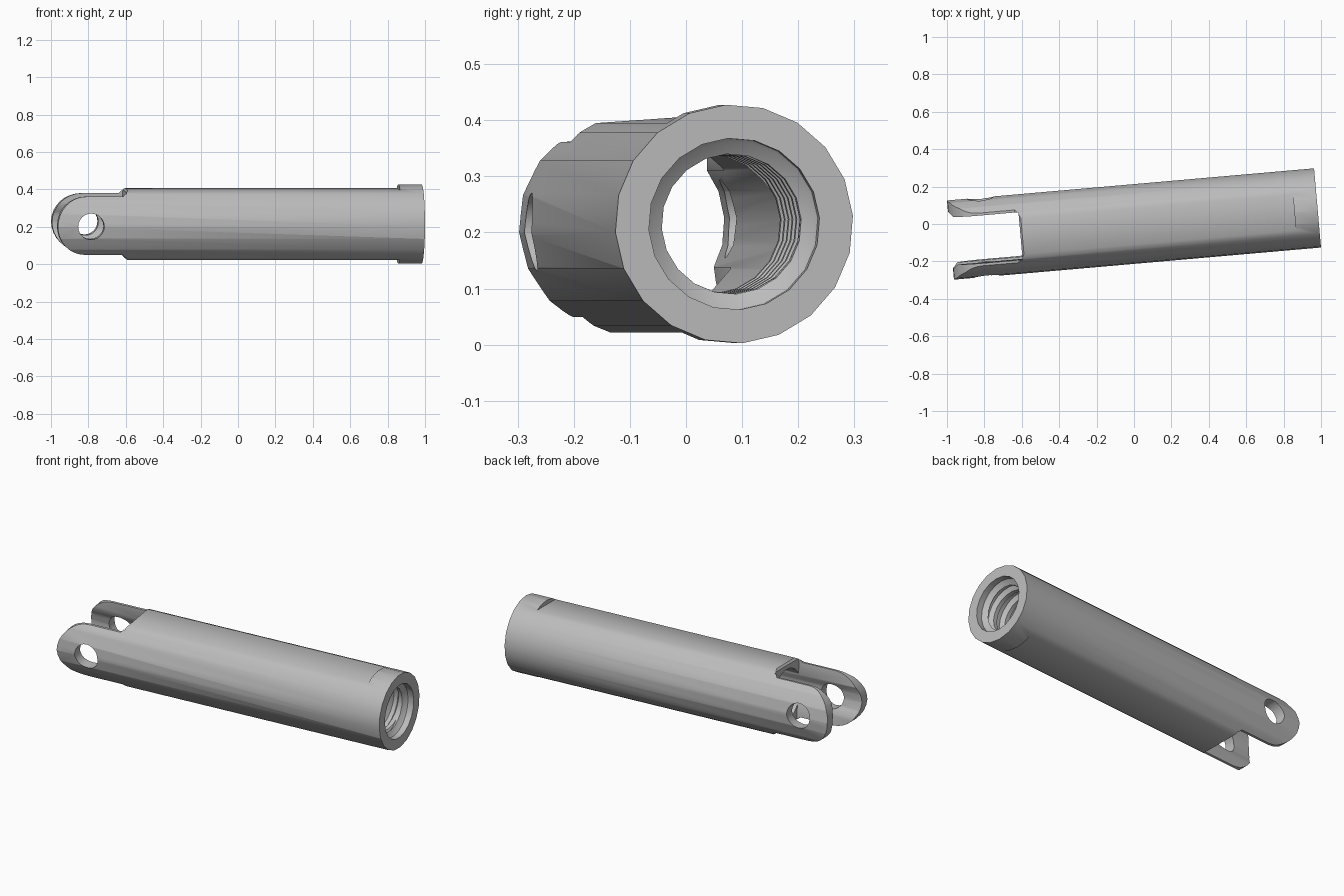
import bpy, bmesh, math
from mathutils import Matrix

cube = bpy.data.objects.get("Cube")
if cube:
    bpy.data.objects.remove(cube, do_unlink=True)

SIDES = 20
END = 0.985          # half length along the tube axis
OUTER = 0.213
BORE = 0.155
FLAT = 0.187         # half height across the flats
ARM = 0.156          # half height of the fork arms
STEP = -0.6          # where the fork begins
HEAD = 0.86          # where the full round collar begins

steel = bpy.data.materials.new("plain grey")
steel.use_nodes = True
colour = (0.5, 0.5, 0.5, 1)
steel.diffuse_color = colour
steel.node_tree.nodes["Principled BSDF"].inputs["Base Color"].default_value = colour


def make(name, bm):
    bmesh.ops.recalc_face_normals(bm, faces=bm.faces)
    mesh = bpy.data.meshes.new(name)
    bm.to_mesh(mesh)
    bm.free()
    mesh.materials.append(steel)
    obj = bpy.data.objects.new(name, mesh)
    bpy.context.collection.objects.link(obj)
    return obj


def lathe(name, rings, sides=SIDES):
    """Closed solid along x; each ring is (x, radius function of angle index)."""
    bm = bmesh.new()
    rows = []
    for x, radius in rings:
        row = []
        for i in range(sides):
            a = math.tau * i / sides
            r = radius(i / sides)
            row.append(bm.verts.new((x, r * math.cos(a), r * math.sin(a))))
        rows.append(row)
    for low, high in zip(rows, rows[1:]):
        for i in range(sides):
            j = (i + 1) % sides
            # diagonals follow the helix of the thread
            bm.faces.new((low[i], low[j], high[j]))
            bm.faces.new((low[i], high[j], high[i]))
    bm.faces.new(rows[0])
    bm.faces.new(rows[-1])
    return make(name, bm)


def prism(name, outline, half):
    """Extrude an x-z outline across y."""
    bm = bmesh.new()
    face = bm.faces.new([bm.verts.new((x, -half, z)) for x, z in outline])
    new = bmesh.ops.extrude_face_region(bm, geom=[face])["geom"]
    bmesh.ops.translate(bm, vec=(0, 2 * half, 0),
                        verts=[v for v in new if isinstance(v, bmesh.types.BMVert)])
    return make(name, bm)


def combine(target, cutter, operation):
    cutter.hide_render = True
    mod = target.modifiers.new(cutter.name, "BOOLEAN")
    mod.object, mod.operation, mod.solver = cutter, operation, "EXACT"
    bpy.context.view_layer.objects.active = target
    bpy.ops.object.modifier_apply(modifier=mod.name)
    bpy.data.objects.remove(cutter, do_unlink=True)


def constant(r):
    return lambda turn: r


# Round tube blank
tube = lathe("clevis_tube", [(-END, constant(OUTER)), (END, constant(OUTER))])

# Side outline: collar, flats, sloped step, rounded fork arms
half = [(END + 0.1, 0.3), (HEAD, 0.3), (HEAD, FLAT), (STEP, FLAT), (STEP - 0.03, ARM)]
arc = [(-END + ARM - ARM * math.sin(a), ARM * math.cos(a))
       for a in (math.pi * k / 16 for k in range(17))]
outline = half + arc + [(x, -z) for x, z in reversed(half)]
combine(tube, prism("side_outline", outline, 0.4), "INTERSECT")

# Plain bore, up to the thread
THREAD, MOUTH, PITCH = 0.46, 0.945, 0.08
combine(tube, lathe("plain_bore", [(-1.2, constant(BORE)), (THREAD, constant(BORE))]),
        "DIFFERENCE")


# Threaded bore with a wider mouth
def thread(x):
    def radius(turn):
        phase = (x / PITCH - turn) % 1
        wave = min(1, max(0, 2.5 * abs(2 * phase - 1) - 0.75))
        return 0.124 + 0.023 * wave
    return radius


rings = [(THREAD - 0.05, constant(0.124))]
count = int((MOUTH - THREAD) / PITCH * SIDES)
for k in range(count):
    x = THREAD - 0.02 + k * PITCH / SIDES
    rings.append((x, thread(x)))
rings += [(MOUTH - 0.015, constant(0.125)), (MOUTH, constant(0.148)),
          (MOUTH + 0.005, constant(0.153)), (END + 0.1, constant(0.153))]
combine(tube, lathe("threaded_bore", rings), "DIFFERENCE")

# Slot between the fork arms
slot = [(-1.2, -0.4), (STEP - 0.01, -0.4), (STEP - 0.01, 0.4), (-1.2, 0.4)]
combine(tube, prism("fork_slot", slot, 0.128), "DIFFERENCE")

# Cross pin hole through both arms
hole = [(-0.806 + 0.07 * math.cos(a), 0.07 * math.sin(a))
        for a in (math.tau * k / 24 for k in range(24))]
combine(tube, prism("pin_hole", hole, 0.4), "DIFFERENCE")

# Final lie of the part: slight roll and yaw
tube.data.transform(Matrix.Translation((0, 0, 0.215))
                    @ Matrix.Rotation(math.radians(5), 4, "Z")
                    @ Matrix.Rotation(math.radians(4), 4, "X"))
for o in bpy.context.selected_objects:
    o.select_set(False)
tube.select_set(True)
bpy.context.view_layer.objects.active = tube
bpy.ops.object.shade_smooth_by_angle(angle=math.radians(30))
